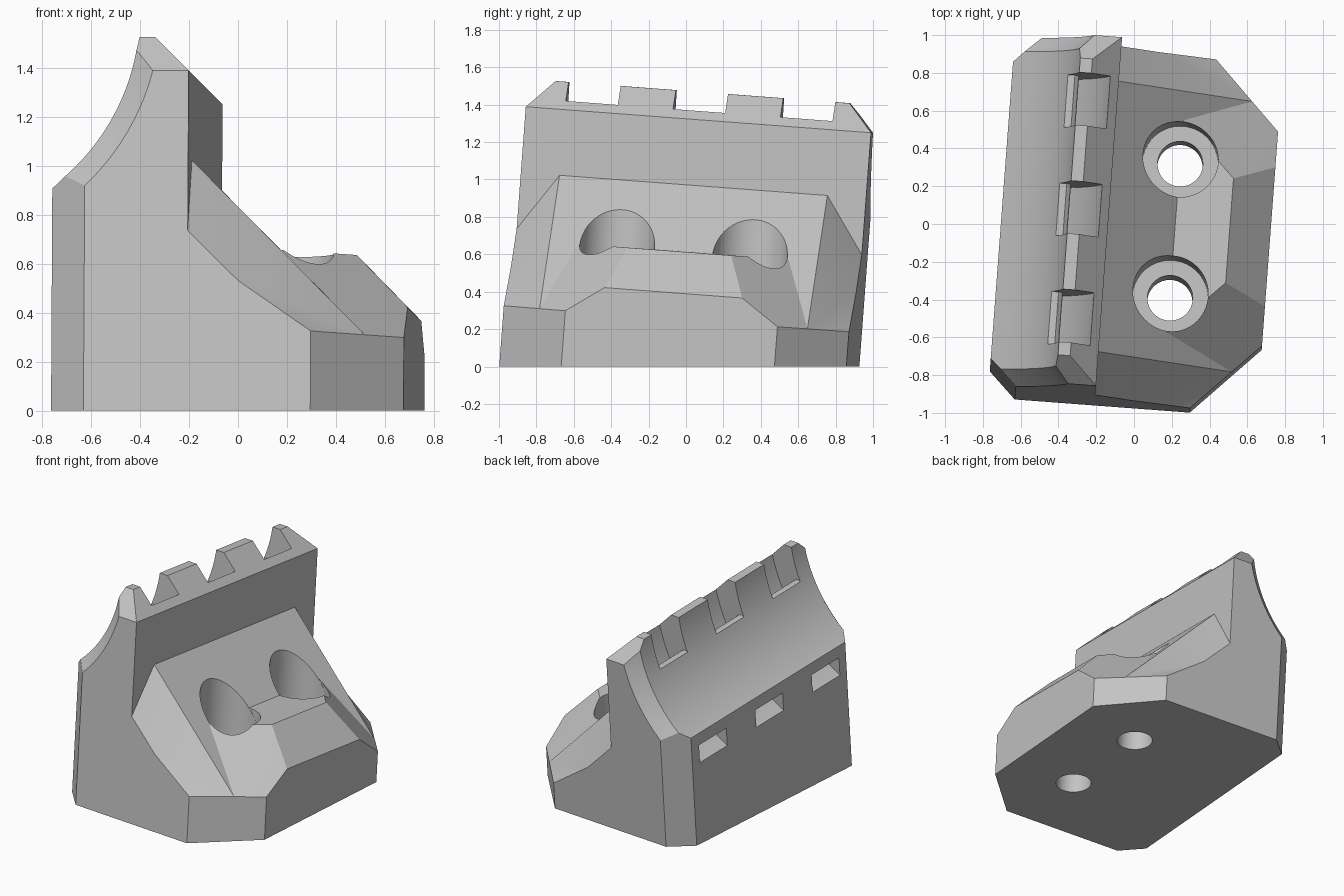
import bpy, bmesh, math
from mathutils import Matrix

cube = bpy.data.objects.get("Cube")
if cube:
    bpy.data.objects.remove(cube, do_unlink=True)

MID = -0.043                  # middle of the bracket along its length
AXIS = (-1.237, 1.563)        # centre line of the pipe cradle (x, z)
HALF = 0.928                  # half length
TILT = math.radians(-4.3)
LEAN = Matrix.Rotation(TILT, 4, 'Z') @ Matrix.Rotation(TILT, 4, 'X')


def make_object(name, bm):
    bmesh.ops.recalc_face_normals(bm, faces=bm.faces)
    mesh = bpy.data.meshes.new(name)
    bm.to_mesh(mesh)
    bm.free()
    obj = bpy.data.objects.new(name, mesh)
    bpy.context.scene.collection.objects.link(obj)
    return obj


def slice_off(bm, point, normal):
    """Cut away everything on the normal's side and cap the cut."""
    geom = bm.verts[:] + bm.edges[:] + bm.faces[:]
    bmesh.ops.bisect_plane(bm, geom=geom, plane_co=point, plane_no=normal, clear_outer=True)
    rim = [e for e in bm.edges if e.is_boundary]
    bmesh.ops.holes_fill(bm, edges=rim, sides=0)


def combine(target, tool, operation):
    mod = target.modifiers.new("bool", 'BOOLEAN')
    mod.object, mod.operation, mod.solver = tool, operation, 'EXACT'
    bpy.context.view_layer.objects.active = target
    bpy.ops.object.modifier_apply(modifier=mod.name)
    bpy.data.objects.remove(tool, do_unlink=True)


def polar(radius, degrees):
    a = math.radians(degrees)
    return AXIS[0] + radius * math.cos(a), AXIS[1] + radius * math.sin(a)


def lathe(name, rings, place, segments):
    """Closed solid of revolution; rings are (radius, distance along axis)."""
    bm = bmesh.new()
    loops = []
    for r, d in rings:
        angles = [2 * math.pi * i / segments for i in range(segments)]
        loops.append([bm.verts.new(place(r * math.cos(a), r * math.sin(a), d)) for a in angles])
    for a, b in zip(loops, loops[1:]):
        for i in range(segments):
            j = (i + 1) % segments
            bm.faces.new((a[i], a[j], b[j], b[i]))
    bm.faces.new(loops[0])
    bm.faces.new(loops[-1])
    return make_object(name, bm)


# Upright block with bevelled corners and ridge
bm = bmesh.new()
bmesh.ops.create_cube(bm, size=1)
for v in bm.verts:
    v.co = (-0.137 if v.co.x > 0 else -0.703,
            MID + math.copysign(HALF, v.co.y),
            1.468 if v.co.z > 0 else -0.3)
slice_off(bm, (-0.137, 0, 1.32), (1, 0, 1))
for s in (-1, 1):
    slice_off(bm, (-0.56, MID + s * HALF, 0), (-0.135, s * 0.14, 0))
    slice_off(bm, (0, MID + s * HALF, 1.32), (0, s * 0.15, 0.14))
bracket = make_object("bracket_body", bm)

# Foot with sloped top, bevelled corners and raised middle
half_points = {
    "inner_low": (-0.3, HALF, -0.35), "corner_low": (0.369, HALF, -0.35),
    "side_low": (0.724, 0.57, -0.35), "inner_end": (-0.3, HALF, 0.665),
    "inner_top": (-0.3, 0.72, 0.968), "wall_end": (-0.137, HALF, 0.665),
    "wall_top": (-0.137, 0.72, 0.968), "bend": (0.07, HALF, 0.46),
    "corner": (0.369, HALF, 0.253), "slope_foot": (0.575, 0.72, 0.253),
    "side": (0.724, 0.57, 0.253), "bump_low": (0.724, 0.37, 0.392),
    "bump_top": (0.507, 0.278, 0.613), "bump_back": (0.218, 0.565, 0.613),
}
side_faces = [
    "inner_low corner_low corner bend wall_end inner_end",
    "corner_low side_low side slope_foot corner",
    "bend corner slope_foot", "wall_end bend slope_foot wall_top",
    "inner_end wall_end wall_top inner_top",
    "slope_foot side bump_low bump_top bump_back",
]
shared_edges = [
    "inner_top wall_top", "wall_top slope_foot bump_back", "bump_back bump_top",
    "bump_top bump_low", "bump_low side side_low", "side_low corner_low inner_low",
    "inner_low inner_end inner_top",
]
bm = bmesh.new()
ends = [{k: bm.verts.new((x, MID + s * t, z)) for k, (x, t, z) in half_points.items()}
        for s in (-1, 1)]
for end in ends:
    for names in side_faces:
        bm.faces.new([end[n] for n in names.split()])
for names in shared_edges:
    names = names.split()
    bm.faces.new([ends[0][n] for n in names] + [ends[1][n] for n in reversed(names)])
bmesh.ops.triangulate(bm, faces=bm.faces[:])
combine(bracket, make_object("foot", bm), 'UNION')

# Level underside, cut with a slab that leans against the tilt
bm = bmesh.new()
bmesh.ops.create_cube(bm, size=4)
bmesh.ops.translate(bm, vec=(0, 0, -2), verts=bm.verts)
bm.transform(LEAN.inverted())
combine(bracket, make_object("ground_cutter", bm), 'DIFFERENCE')

# Pipe cradle with flared ends
rings = [(1.063, -1.0), (0.893, -0.845), (0.893, 0.845), (1.063, 1.0)]
cradle = lathe("cradle_cutter", rings,
               lambda a, b, d: (AXIS[0] + a, MID + d, AXIS[1] + b), 192)
combine(bracket, cradle, 'DIFFERENCE')

# Curved strap slots running from the ridge to the back, with a rounded lip
outline = [polar(1.072, a) for a in range(-130, 41, 2)]
outline += [polar(0.85, a) for a in range(40, -21, -4)]
outline += [polar(r, a) for r, a in ((0.87, -22), (0.893, -21.8), (0.905, -21),
                                     (0.925, -20.6), (0.945, -21), (0.957, -21.8))]
outline += [polar(0.963, a) for a in range(-23, -131, -2)]
for offset in (-0.58, -0.003, 0.574):
    bm = bmesh.new()
    face = bm.faces.new([bm.verts.new((x, MID + offset - 0.14, z)) for x, z in outline])
    grown = bmesh.ops.extrude_face_region(bm, geom=[face])["geom"]
    bmesh.ops.translate(bm, vec=(0, 0.28, 0),
                        verts=[g for g in grown if isinstance(g, bmesh.types.BMVert)])
    combine(bracket, make_object("slot_cutter", bm), 'DIFFERENCE')

# Counterbored screw holes
for s in (-1, 1):
    bore = [(0.12, -0.5), (0.12, 0.3), (0.2, 0.3), (0.2, 1.2)]
    screw = lathe("screw_cutter", bore,
                  lambda a, b, d: (0.22 + a, MID + s * 0.357 + b, d), 64)
    combine(bracket, screw, 'DIFFERENCE')

# Lean the finished bracket so its underside is level
bracket.data.transform(LEAN)

# Plain grey plastic
grey = bpy.data.materials.new("grey")
grey.use_nodes = True
grey.diffuse_color = (0.55, 0.55, 0.55, 1)
grey.node_tree.nodes["Principled BSDF"].inputs["Base Color"].default_value = grey.diffuse_color
bracket.data.materials.clear()
bracket.data.materials.append(grey)
for p in bracket.data.polygons:
    p.material_index = 0

bpy.ops.object.select_all(action='DESELECT')
bracket.select_set(True)
bpy.context.view_layer.objects.active = bracket
bpy.ops.object.shade_smooth_by_angle(angle=math.radians(20))
